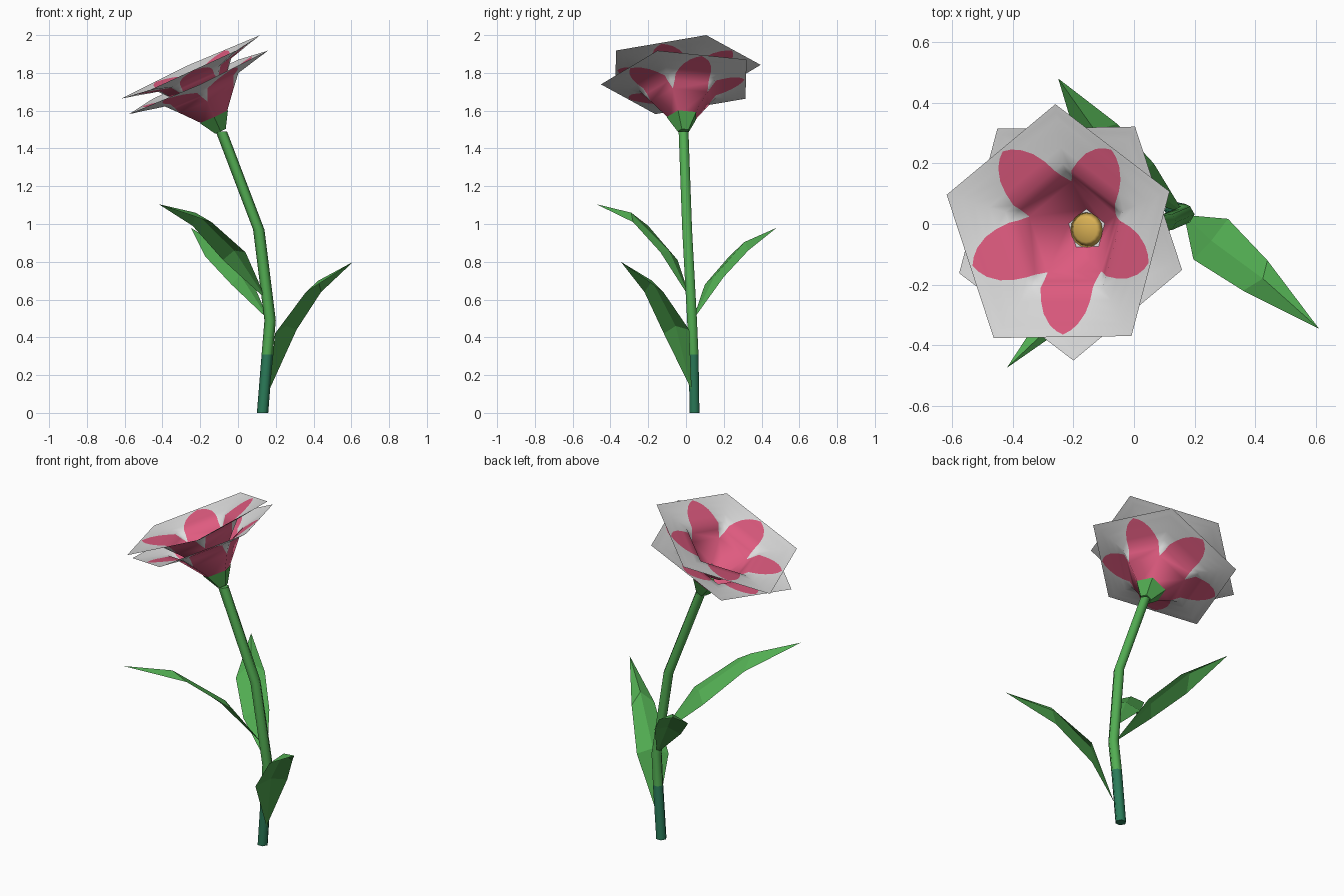
import bpy, bmesh, math
from mathutils import Vector

if "Cube" in bpy.data.objects:
    bpy.data.objects.remove(bpy.data.objects["Cube"])


def material(name, rgb):
    m = bpy.data.materials.new(name)
    m.diffuse_color = (*rgb, 1)
    m.use_nodes = True
    m.node_tree.nodes["Principled BSDF"].inputs["Base Color"].default_value = m.diffuse_color
    return m


GREEN = material("leaf green", (0.085, 0.42, 0.085))
TEAL = material("dark teal green", (0.024, 0.2, 0.1))
PINK = material("petal pink", (0.74, 0.105, 0.215))
GREY = material("pale grey", (0.72, 0.72, 0.72))
WHITE = material("white", (0.95, 0.95, 0.95))
YELLOW = material("pollen yellow", (0.70, 0.44, 0.09))


def finish(name, bm, mats, smooth=False, recalc=True):
    bmesh.ops.remove_doubles(bm, verts=bm.verts, dist=1e-4)
    if recalc:
        bmesh.ops.recalc_face_normals(bm, faces=bm.faces)
    for f in bm.faces:
        f.smooth = smooth
    me = bpy.data.meshes.new(name)
    bm.to_mesh(me)
    bm.free()
    for m in mats:
        me.materials.append(m)
    ob = bpy.data.objects.new(name, me)
    bpy.context.collection.objects.link(ob)
    return ob


def loft(bm, rings, cap_start=True, cap_end=True):
    vs = [[bm.verts.new(p) for p in ring] for ring in rings]
    n = len(vs[0])
    for a, b in zip(vs, vs[1:]):
        for i in range(n):
            j = (i + 1) % n
            bm.faces.new((a[i], a[j], b[j], b[i]))
    if cap_start:
        bm.faces.new(vs[0][::-1])
    if cap_end:
        bm.faces.new(vs[-1])


# Flower head frame: origin at stem top, tilted axis N
O = Vector((-0.097, -0.013, 1.50))
N = Vector((-0.456, -0.05, 1)).normalized()
E1 = Vector((-0.013, 0.425, 0.015))
E1 = (E1 - N * E1.dot(N)).normalized()
E2 = N.cross(E1)


def head_point(r, h, deg):
    a = math.radians(deg)
    return O + N * h + (E1 * math.cos(a) + E2 * math.sin(a)) * r


def head_ring(r, h, turn=0, n=5):
    return [head_point(r, h, turn + i * 360 / n) for i in range(n)]


# Stem: bent tube, teal below z = 0.31
path = [(0.13, 0.045, 0), (0.155, 0.04, 0.31), (0.17, 0.032, 0.49),
        (0.11, 0.006, 0.97), (-0.088, -0.013, 1.49)]
bm = bmesh.new()
loft(bm, [[(x + 0.03 * math.cos(math.radians(60 * i)),
            y + 0.03 * math.sin(math.radians(60 * i)), z) for i in range(6)]
          for x, y, z in path])
for f in bm.faces:
    f.material_index = 1 if f.calc_center_median().z < 0.3 else 0
stem = finish("stem", bm, [GREEN, TEAL])
for p in stem.data.polygons:
    p.use_smooth = len(p.vertices) == 4

# Sepal cup below the petals
bm = bmesh.new()
loft(bm, [head_ring(0.032, -0.01, 36), head_ring(0.086, 0.076, 36)], cap_end=False)
finish("sepal_cup", bm, [GREEN])

# Petal cups: five flat sectors, the pink share of each row's width gives the petal shape
ROWS = [(0.068, 0.06, 1), (0.165, 0.17, 1), (0.2, 0.208, 0.8), (0.225, 0.235, 0.72),
        (0.28, 0.247, 0.54), (0.33, 0.259, 0.39), (0.375, 0.269, 0.23),
        (0.4, 0.274, 0.11), (0.415, 0.278, 0), (0.425, 0.28, 0)]


def petal_cup(name, lift, turn):
    bm = bmesh.new()
    for s in range(5):
        grid = []
        for r, h, w in ROWS:
            a = head_point(r, h + lift, turn + 72 * s)
            b = head_point(r, h + lift, turn + 72 * (s + 1))
            grid.append([bm.verts.new(a.lerp(b, (1 + u) / 2)) for u in (-1, -w, w, 1)])
        for p, q in zip(grid, grid[1:]):
            for i in range(3):
                f = bm.faces.new((p[i], p[i + 1], q[i + 1], q[i]))
                f.material_index = 0 if i == 1 else 1
    finish(name, bm, [PINK, GREY], smooth=True, recalc=False)


petal_cup("outer_petals", 0, 36)
petal_cup("inner_petals", 0.08, 0)

# Flower centre: white floor with a yellow low dome
bm = bmesh.new()
bm.faces.new([bm.verts.new(p) for p in head_ring(0.07, 0.141)])
finish("flower_floor", bm, [WHITE], recalc=False)
bm = bmesh.new()
loft(bm, [head_ring(0.058, 0.143, 0, 16), head_ring(0.04, 0.152, 0, 16),
          head_ring(0.012, 0.157, 0, 16)])
finish("pollen_disc", bm, [YELLOW], smooth=True)


# Leaves: base, two cross-sections (centre, half width, rib), tip
def leaf(name, base, sections, tip):
    bm = bmesh.new()
    prev = [bm.verts.new(base)] * 3
    rows = []
    for c, half, rib in sections:
        c, half = Vector(c), Vector(half)
        rows.append([bm.verts.new(c - half), bm.verts.new(rib), bm.verts.new(c + half)])
    rows.append([bm.verts.new(tip)] * 3)
    for row in rows:
        for i in range(2):
            corners = list(dict.fromkeys((prev[i], prev[i + 1], row[i + 1], row[i])))
            bm.faces.new(corners)
        prev = row
    finish(name, bm, [GREEN])


leaf("lower_leaf", (0.165, 0.03, 0.12),
     [((0.253, -0.05, 0.43), (0.057, 0.067, 0.01), (0.255, -0.055, 0.46)),
      ((0.40, -0.17, 0.64), (0.04, 0.05, 0), (0.425, -0.18, 0.70))],
     (0.61, -0.345, 0.80))
leaf("middle_leaf", (0.165, 0.035, 0.49),
     [((0.015, 0.15, 0.70), (0.05, 0.05, 0.02), (0.012, 0.155, 0.73)),
      ((-0.115, 0.28, 0.845), (0.06, 0.05, 0.015), (-0.13, 0.31, 0.905))],
     (-0.25, 0.48, 0.98))
leaf("upper_leaf", (0.15, 0.025, 0.60),
     [((-0.02, -0.09, 0.83), (0.06, -0.045, 0.02), (-0.02, -0.09, 0.86)),
      ((-0.19, -0.24, 1.0), (0.05, -0.04, 0.01), (-0.225, -0.29, 1.06))],
     (-0.42, -0.475, 1.105))
